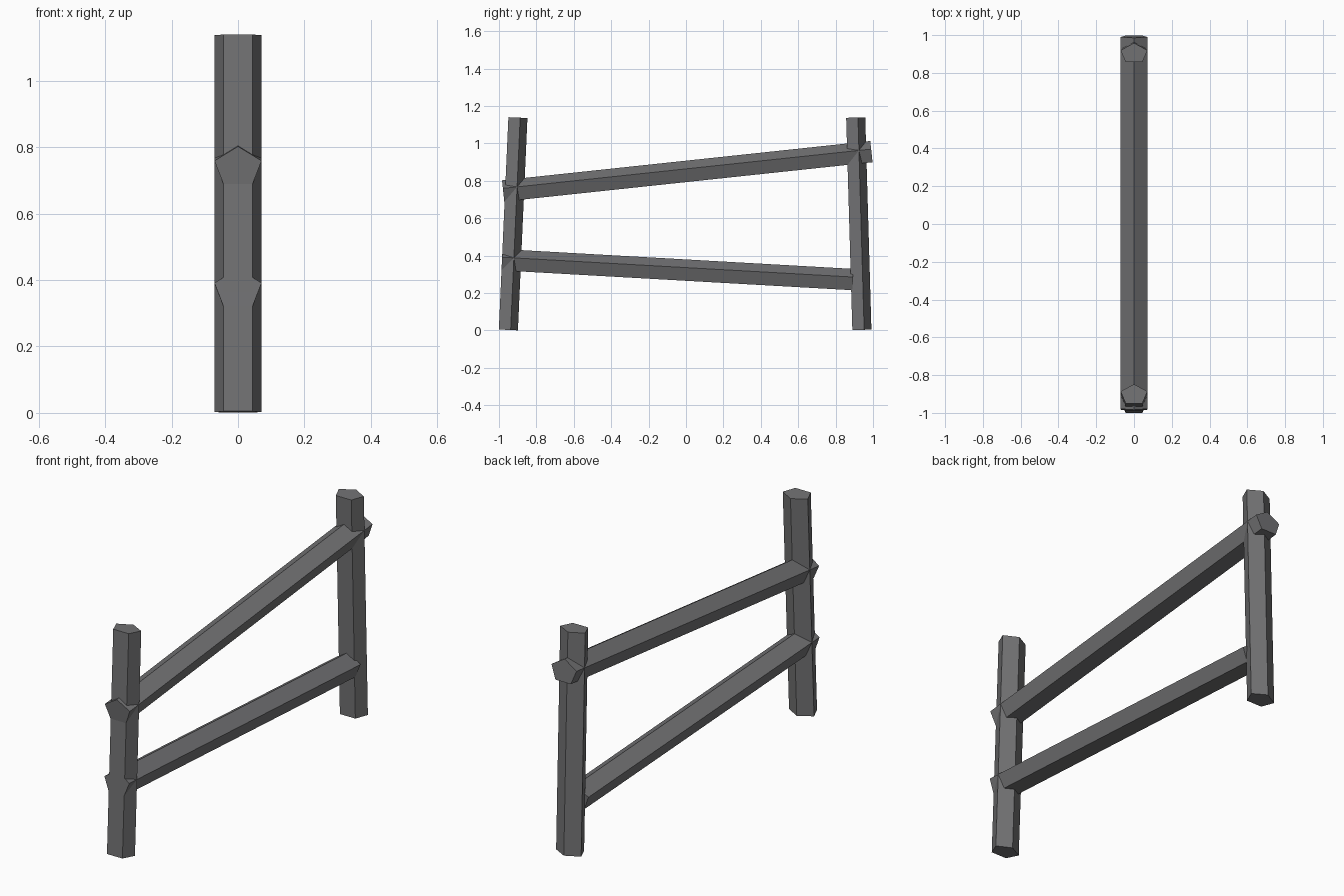
import bpy, bmesh, math
from mathutils import Vector, Matrix

if "Cube" in bpy.data.objects:
    bpy.data.objects.remove(bpy.data.objects["Cube"])

grey = bpy.data.materials.new("weathered grey")
grey.diffuse_color = (0.17, 0.17, 0.175, 1)
grey.use_nodes = True
grey.node_tree.nodes["Principled BSDF"].inputs["Base Color"].default_value = grey.diffuse_color

HALF_W = 0.071                      # half width across x
R = HALF_W / math.sin(math.radians(72))


def beam(name, start, end, apex_hint, depth):
    """Squashed five-sided beam with square-cut ends; apex points along apex_hint."""
    a, b = Vector(start), Vector(end)
    axis = (b - a).normalized()
    side = Vector((1, 0, 0))
    up = axis.cross(side)
    if up.dot(Vector(apex_hint)) < 0:
        up = -up
    squash = depth / (R * (1 + math.cos(math.pi / 5)))
    bm = bmesh.new()
    rings = []
    for p in (a, b):
        rings.append([bm.verts.new(p + side * R * math.sin(t) + up * R * squash * math.cos(t))
                      for t in (i * math.tau / 5 for i in range(5))])
    for i in range(5):
        j = (i + 1) % 5
        bm.faces.new((rings[0][i], rings[0][j], rings[1][j], rings[1][i]))
    for ring in rings:
        bm.faces.new(ring)
    bmesh.ops.recalc_face_normals(bm, faces=bm.faces)
    mesh = bpy.data.meshes.new(name)
    bm.to_mesh(mesh)
    bm.free()
    mesh.materials.append(grey)
    ob = bpy.data.objects.new(name, mesh)
    bpy.context.collection.objects.link(ob)


# leaning posts, pointed edge towards the back
beam("front_post", (0, -0.955, 0.003), (0, -0.904, 1.138), (0, 1, 0), 0.102)
beam("back_post", (0, 0.935, 0.003), (0, 0.902, 1.138), (0, 1, 0), 0.102)
# sloping rails, pointed edge upward
beam("upper_rail", (0, -0.977, 0.74), (0, 0.992, 0.95), (0, 0, 1), 0.114)
beam("lower_rail", (0, -0.984, 0.372), (0, 0.892, 0.266), (0, 0, 1), 0.114)
